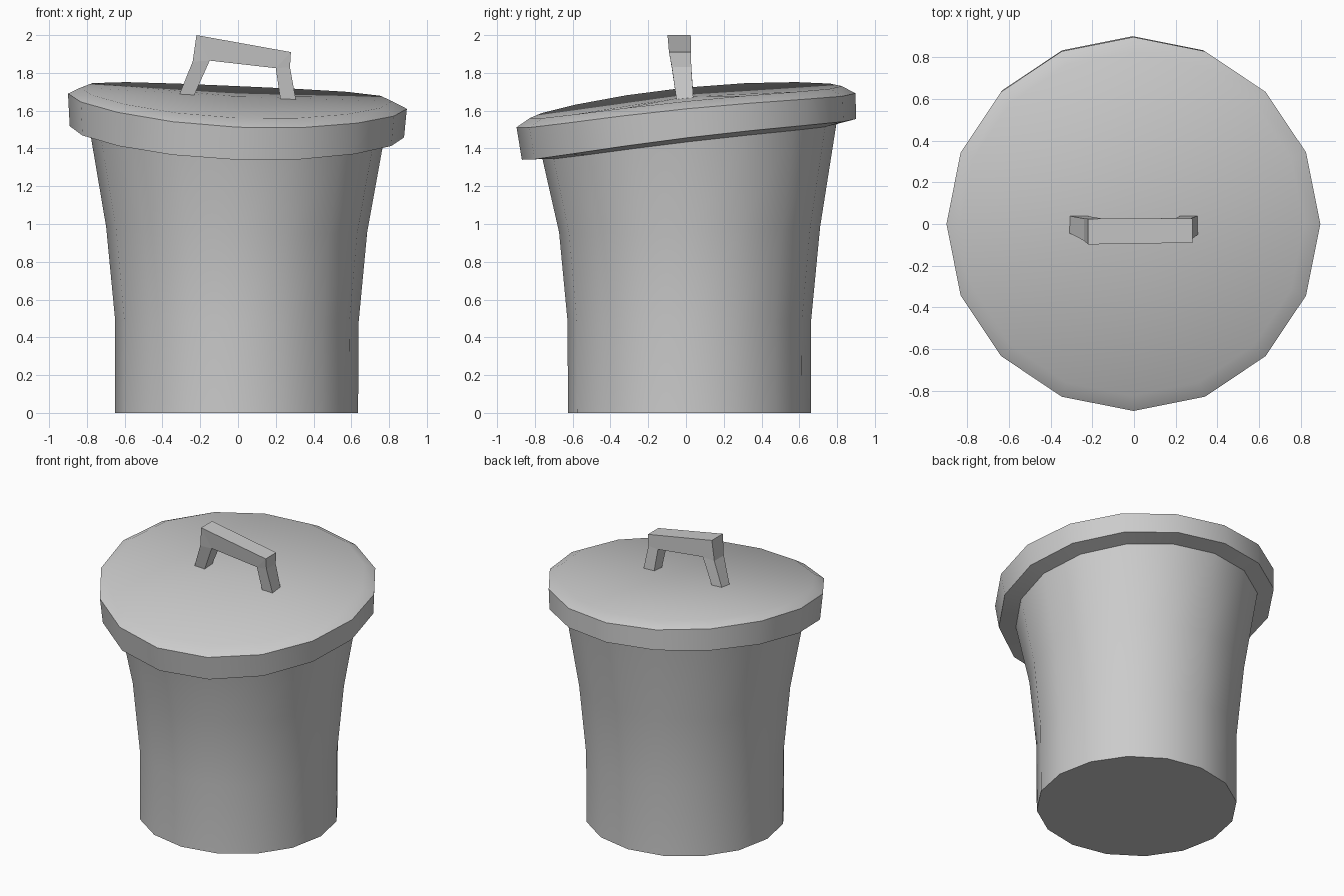
import bpy, bmesh, math

if "Cube" in bpy.data.objects:
    bpy.data.objects.remove(bpy.data.objects["Cube"])

SIDES = 16


def finish(bm, name, smooth):
    bmesh.ops.recalc_face_normals(bm, faces=bm.faces)
    mesh = bpy.data.meshes.new(name)
    bm.to_mesh(mesh)
    bm.free()
    ob = bpy.data.objects.new(name, mesh)
    bpy.context.collection.objects.link(ob)
    bpy.ops.object.select_all(action='DESELECT')
    bpy.context.view_layer.objects.active = ob
    ob.select_set(True)
    if smooth:
        bpy.ops.object.shade_smooth_by_angle(angle=math.radians(40))
    return ob


def ring(bm, r, z, cx=0.0, cy=0.0, sx=0.0, sy=0.0, warp=0.0):
    """Ring tilted by slopes sx, sy and slightly saddle-warped."""
    verts = []
    for i in range(SIDES):
        a = 2 * math.pi * i / SIDES
        c, s = r * math.cos(a), r * math.sin(a)
        verts.append(bm.verts.new((cx + c, cy + s,
                                   z + sx * c + sy * s + warp * math.cos(2 * a))))
    return verts


def bridge(bm, rings):
    for a, b in zip(rings, rings[1:]):
        for i in range(SIDES):
            j = (i + 1) % SIDES
            bm.faces.new((a[i], a[j], b[j], b[i]))


MOUTH = dict(r=0.778, z=1.452, cx=-0.007, cy=0.018, sx=-0.04, sy=0.118, warp=0.015)

# Flared can body, its mouth tilted to meet the lid
bm = bmesh.new()
body = [ring(bm, 0.643, 0.0, -0.007, 0.018),
        ring(bm, 0.645, 0.49, -0.006, 0.018, -0.01, 0.01),
        ring(bm, 0.691, 0.97, -0.007, 0.019, -0.02, 0.02),
        ring(bm, **MOUTH)]
bridge(bm, body)
bm.faces.new(body[0])
finish(bm, "can_body", True)

# Crooked lid: underside lip, rim wall, bevel and shallow top
bm = bmesh.new()
lid = [ring(bm, **MOUTH),
       ring(bm, 0.885, 1.468, -0.006, 0.016, -0.034, 0.122, 0.02),
       ring(bm, 0.897, 1.626, -0.003, 0.0, -0.045, 0.1, 0.024),
       ring(bm, 0.825, 1.666, -0.008, 0.0, -0.044, 0.102, 0.02)]
bridge(bm, lid)
centre = bm.verts.new((0, 0, 1.675))
for i in range(SIDES):
    bm.faces.new((lid[-1][i], lid[-1][(i + 1) % SIDES], centre))
finish(bm, "lid", True)

# Bent handle: outline (x, z, front y, back y) with two legs and a bar
outline = [(-0.317, 1.67, -0.04, 0.04), (-0.24, 1.86, -0.08, 0.026),
           (-0.22, 2.0, -0.098, 0.025), (0.28, 1.91, -0.09, 0.027),
           (0.275, 1.83, -0.075, 0.028), (0.307, 1.655, -0.05, 0.04),
           (0.225, 1.655, -0.05, 0.04), (0.2, 1.825, -0.075, 0.028),
           (-0.15, 1.865, -0.08, 0.026), (-0.237, 1.67, -0.04, 0.04)]
bm = bmesh.new()
front = [bm.verts.new((x, yf, z)) for x, z, yf, yb in outline]
back = [bm.verts.new((x, yb, z)) for x, z, yf, yb in outline]
for side in (front, back):
    for idx in ((0, 1, 8, 9), (1, 2, 8), (2, 3, 7, 8), (3, 4, 7), (4, 5, 6, 7)):
        bm.faces.new([side[k] for k in idx])
for i in range(len(outline)):
    j = (i + 1) % len(outline)
    bm.faces.new((front[i], front[j], back[j], back[i]))
finish(bm, "lid_handle", False)
